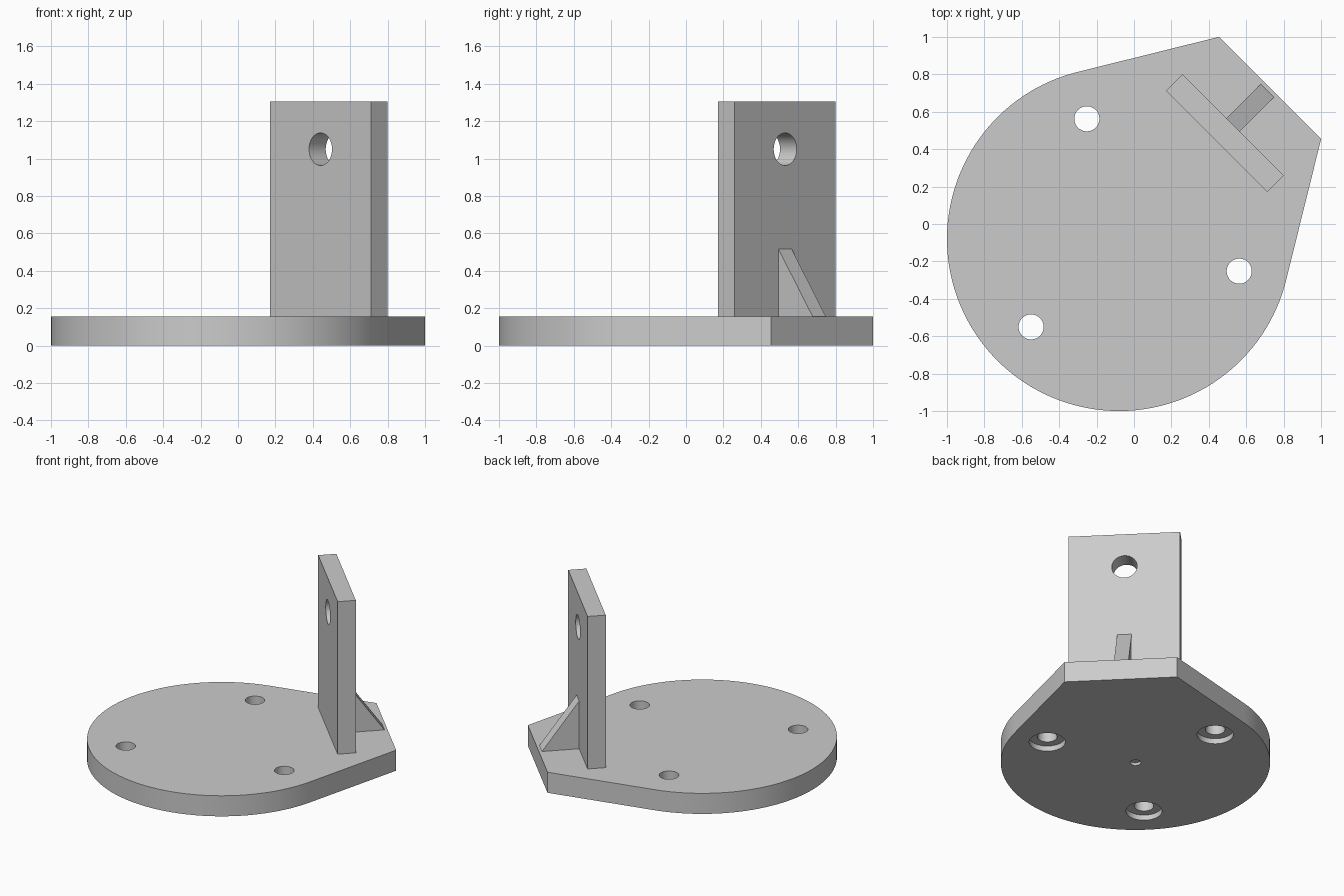
import bpy
from math import sin, cos, pi, acos, atan2, hypot, radians
from mathutils import Matrix

if "Cube" in bpy.data.objects:
    bpy.data.objects.remove(bpy.data.objects["Cube"], do_unlink=True)

grey = bpy.data.materials.new("plain grey")
grey.use_nodes = True
COLOUR = (0.6, 0.6, 0.6, 1)
grey.diffuse_color = COLOUR
grey.node_tree.nodes["Principled BSDF"].inputs["Base Color"].default_value = COLOUR

# Everything is laid out along local x, then turned to point at the back left
TURN = Matrix.Rotation(radians(45), 4, "Z")
THICK = 0.155
CENTRE, RADIUS = -0.113, 0.92
FLAT_X, FLAT_HALF = 1.029, 0.386
WALL_IN, WALL_OUT, WALL_HALF, WALL_TOP = 0.624, 0.75, 0.382, 1.305


def prism(name, points, offset):
    """Solid made by sweeping a flat polygon along an offset vector."""
    n = len(points)
    verts = list(points) + [tuple(a + b for a, b in zip(p, offset)) for p in points]
    faces = [tuple(reversed(range(n))), tuple(range(n, 2 * n))]
    faces += [(i, (i + 1) % n, n + (i + 1) % n, n + i) for i in range(n)]
    mesh = bpy.data.meshes.new(name)
    mesh.from_pydata(verts, [], faces)
    mesh.transform(TURN)
    mesh.materials.append(grey)
    obj = bpy.data.objects.new(name, mesh)
    bpy.context.collection.objects.link(obj)
    return obj


def select(obj):
    bpy.ops.object.select_all(action="DESELECT")
    obj.select_set(True)
    bpy.context.view_layer.objects.active = obj


def drill(obj, x, y, z, radius, depth, axis="Z"):
    """Cut a round hole that starts at a point and runs along an axis."""
    ring = [(radius * cos(2 * pi * i / 48), radius * sin(2 * pi * i / 48)) for i in range(48)]
    if axis == "Z":
        cutter = prism("cutter", [(x + a, y + b, z) for a, b in ring], (0, 0, depth))
    else:
        cutter = prism("cutter", [(x, y + a, z + b) for a, b in ring], (depth, 0, 0))
    cutter.hide_render = True
    mod = obj.modifiers.new("hole", "BOOLEAN")
    mod.operation = "DIFFERENCE"
    mod.solver = "EXACT"
    mod.object = cutter
    select(obj)
    bpy.ops.object.modifier_apply(modifier=mod.name)
    bpy.data.objects.remove(cutter, do_unlink=True)


# Base plate: round disc with straight tangents running out to a flat end
dx = FLAT_X - CENTRE
start = atan2(FLAT_HALF, dx) + acos(RADIUS / hypot(dx, FLAT_HALF))
STEPS = 96
outline = [(FLAT_X, -FLAT_HALF, 0), (FLAT_X, FLAT_HALF, 0)]
for i in range(STEPS + 1):
    a = start + (2 * pi - 2 * start) * i / STEPS
    outline.append((CENTRE + RADIUS * cos(a), RADIUS * sin(a), 0))
base = prism("base_plate", outline, (0, 0, THICK))

# Three counterbored screw holes and a shallow centre mark underneath
for angle in (60, 180, 300):
    x = CENTRE + 0.665 * cos(radians(angle))
    y = 0.665 * sin(radians(angle))
    drill(base, x, y, -0.1, 0.067, 0.4)
    drill(base, x, y, -0.1, 0.124, 0.14)
drill(base, CENTRE, 0, -0.1, 0.037, 0.12)

# Upright wall with a cross hole
wall = prism("upright_wall",
             [(WALL_IN, -WALL_HALF, THICK), (WALL_OUT, -WALL_HALF, THICK),
              (WALL_OUT, WALL_HALF, THICK), (WALL_IN, WALL_HALF, THICK)],
             (0, 0, WALL_TOP - THICK))
drill(wall, WALL_IN - 0.1, 0, 1.05, 0.087, 0.4, "X")

# Triangular rib bracing the back of the wall
prism("support_rib",
      [(WALL_OUT, 0.05, THICK), (1.008, 0.05, THICK), (WALL_OUT, 0.05, 0.515)],
      (0, -0.1, 0))

for part in (base, wall):
    select(part)
    bpy.ops.object.shade_smooth_by_angle(angle=radians(30))
